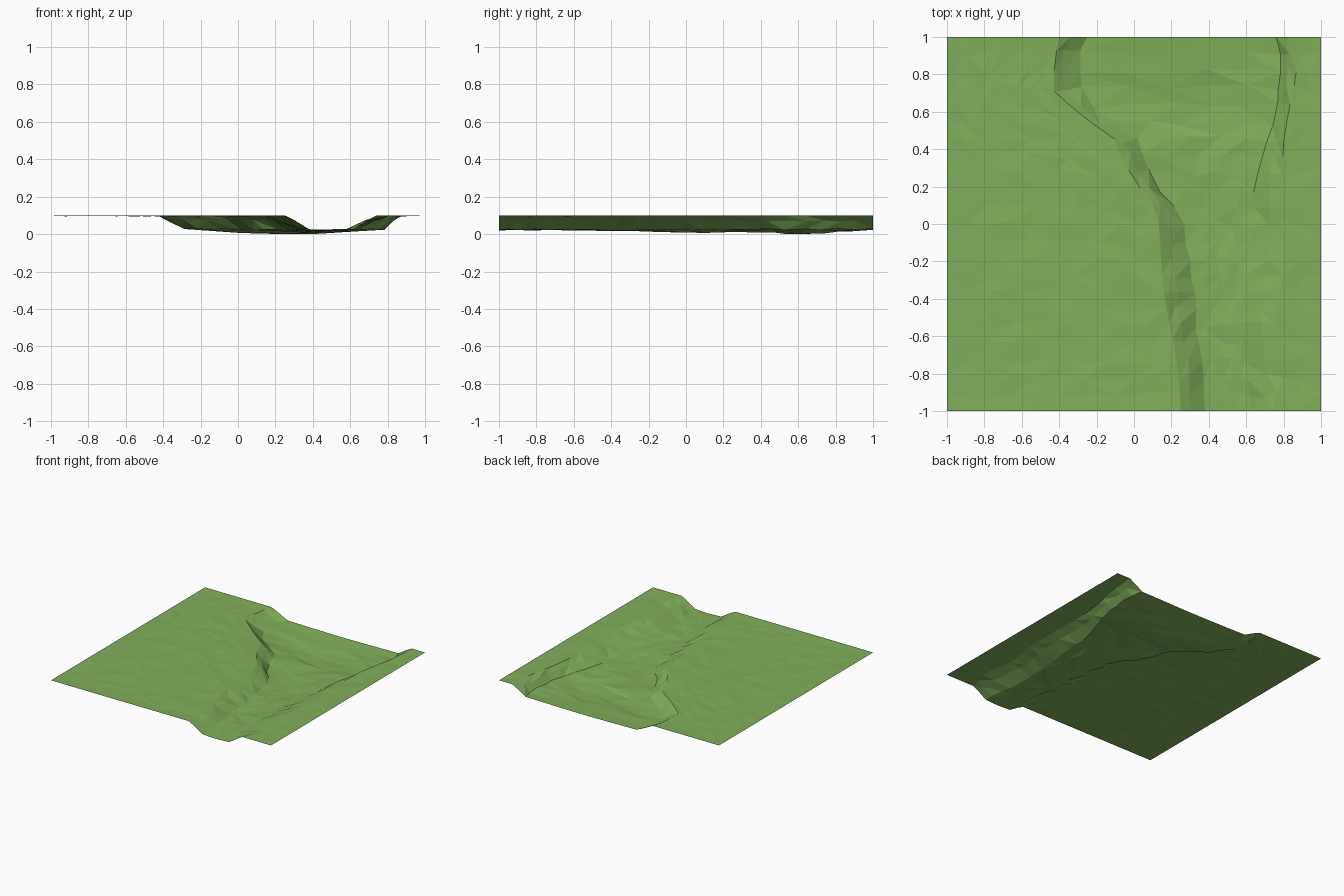
import bpy
import bmesh
import random

random.seed(7)
default_cube = bpy.data.objects.get("Cube")
if default_cube:
    bpy.data.objects.remove(default_cube, do_unlink=True)

PLATEAU = 0.105
ROWS = 22

# Channel sections from front to back:
# y, left bank top, left toe, right toe, right bank top, deepest floor height
SECTIONS = [
    (-1, .25, .38, .62, .74, .025),
    (-.8, .24, .38, .6, .8, .025),
    (-.5, .18, .33, .58, .75, .025),
    (-.28, .15, .31, .6, .8, .022),
    (.05, .13, .26, .63, .8, .01),
    (.25, -.02, .08, .65, .79, .02),
    (.45, -.1, .02, .7, .8, .015),
    (.62, -.33, -.2, .77, .83, .004),
    (.74, -.44, -.28, .78, .86, .01),
    (.87, -.42, -.3, .79, .87, .02),
    (1, -.4, -.25, .76, .88, .028),
]


def mix(a, b, t):
    return a + (b - a) * t


def section_at(y):
    """Interpolate the channel section at a given depth."""
    for low, high in zip(SECTIONS, SECTIONS[1:]):
        if y <= high[0]:
            t = (y - low[0]) / (high[0] - low[0])
            return [mix(a, b, t) for a, b in zip(low[1:], high[1:])]
    return SECTIONS[-1][1:]


def cross_profile(y):
    """Points (x, z, jitter) across the land at one depth."""
    top_l, toe_l, toe_r, top_r, deep = section_at(y)
    toe = max(deep + .006, .03)
    points = [(mix(-1, top_l, i / 10), PLATEAU, .025 if 0 < i < 10 else 0)
              for i in range(11)]
    points.append((mix(top_l, toe_l, .4), mix(PLATEAU, toe, .35), .012))
    points.append((toe_l, toe, .01))
    for t, drop in ((.22, .6), (.44, 1), (.64, .85), (.82, .4)):
        points.append((mix(toe_l, toe_r, t), mix(toe, deep, drop), .02))
    points.append((toe_r, toe, .01))
    points.append((mix(toe_r, top_r, .55), mix(toe, PLATEAU, .6), .008))
    points.append((top_r, PLATEAU, 0))
    points.append((mix(top_r, 1, .5), PLATEAU, .01))
    points.append((1, PLATEAU, 0))
    return points


# Irregular sheet of land with a dry channel running through it
bm = bmesh.new()
grid = []
for r in range(ROWS + 1):
    row_y = mix(-1, 1, r / ROWS)
    inner = 0 < r < ROWS
    row = []
    for x, z, amount in cross_profile(row_y):
        dx = random.uniform(-amount, amount) if inner else 0
        dy = random.uniform(-.02, .02) if inner else 0
        if inner and abs(x) < 1:
            z += random.uniform(-.005, 0) if z == PLATEAU else random.uniform(-.004, .005)
        row.append(bm.verts.new((x + dx, row_y + dy, z)))
    grid.append(row)

# Triangles with a random diagonal in every cell
for front, back in zip(grid, grid[1:]):
    for i in range(len(front) - 1):
        a, b, c, d = front[i], front[i + 1], back[i + 1], back[i]
        pairs = ((a, b, c), (a, c, d)) if random.random() < .5 else ((a, b, d), (b, c, d))
        for corners in pairs:
            bm.faces.new(corners)

lowest = min(v.co.z for v in bm.verts)
for v in bm.verts:
    v.co.z -= lowest

mesh = bpy.data.meshes.new("river_valley_ground")
bm.to_mesh(mesh)
bm.free()
ground = bpy.data.objects.new("river_valley_ground", mesh)
bpy.context.collection.objects.link(ground)

# Grass colour
grass = bpy.data.materials.new("grass_green")
grass.use_nodes = True
colour = (.22, .43, .105, 1)
grass.diffuse_color = colour
grass.node_tree.nodes["Principled BSDF"].inputs["Base Color"].default_value = colour
mesh.materials.append(grass)
